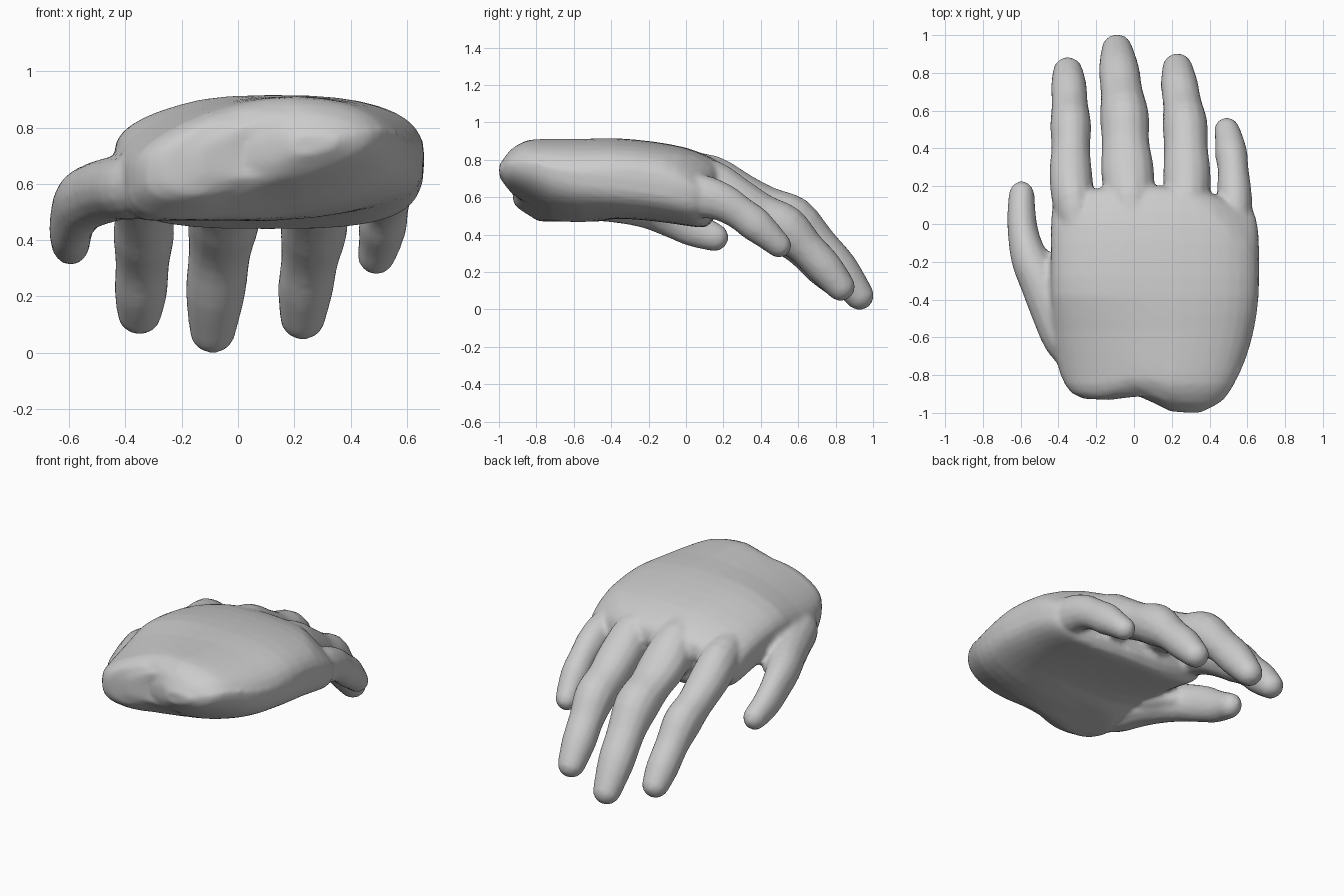
import bpy, bmesh, math
from mathutils import Vector


def spline(rows, steps):
    """Catmull-Rom interpolation of equal-length tuples."""
    out = []
    for i in range(len(rows) - 1):
        p = [rows[max(0, min(len(rows) - 1, i + k))] for k in (-1, 0, 1, 2)]
        for s in range(steps):
            t = s / steps
            out.append([0.5 * (2 * b + (c - a) * t + (2 * a - 5 * b + 4 * c - d) * t ** 2
                               + (3 * b - a - 3 * c + d) * t ** 3)
                        for a, b, c, d in zip(*p)])
    out.append(list(rows[-1]))
    return out


def clamp(v):
    return max(0.0, min(1.0, v))


def loft(name, rings):
    bm = bmesh.new()
    loops = [[bm.verts.new(co) for co in ring] for ring in rings]
    n = len(rings[0])
    for a, b in zip(loops, loops[1:]):
        for i in range(n):
            j = (i + 1) % n
            bm.faces.new((a[i], a[j], b[j], b[i]))
    bm.faces.new(loops[0][::-1])
    bm.faces.new(loops[-1])
    bmesh.ops.recalc_face_normals(bm, faces=bm.faces[:])
    me = bpy.data.meshes.new(name)
    bm.to_mesh(me)
    bm.free()
    ob = bpy.data.objects.new(name, me)
    bpy.context.collection.objects.link(ob)
    return ob


def digit(name, rows, sides=14):
    """Tube through (x, y, z, half width, half depth) with a domed tip."""
    path = spline(rows, 3)
    pts = [Vector(r[:3]) for r in path]
    rad = [(r[3] * 1.05, r[4] * 1.04) for r in path]
    tip, (w, d) = (pts[-1] - pts[-2]).normalized(), rad[-1]
    end = pts[-1].copy()
    for a in (25, 50, 70, 84):
        a = math.radians(a)
        pts.append(end + tip * d * math.sin(a))
        rad.append((w * math.cos(a), d * math.cos(a)))
    rings = []
    for i, (p, (w, d)) in enumerate(zip(pts, rad)):
        t = (pts[min(i + 1, len(pts) - 1)] - pts[max(i - 1, 0)]).normalized()
        side = t.cross(Vector((0, 0, 1))).normalized()
        up = side.cross(t)
        rings.append([p + side * w * math.cos(2 * math.pi * k / sides)
                      + up * d * math.sin(2 * math.pi * k / sides) for k in range(sides)])
    return loft(name, rings)


# Palm: sections of (y, left, right, bottom, top)
sections = [
    (-1.0, 0.19, 0.35, 0.69, 0.77), (-0.96, 0.02, 0.43, 0.635, 0.83),
    (-0.925, -0.27, 0.48, 0.60, 0.87), (-0.85, -0.365, 0.53, 0.555, 0.908),
    (-0.72, -0.41, 0.59, 0.485, 0.914), (-0.56, -0.43, 0.635, 0.467, 0.914),
    (-0.38, -0.44, 0.66, 0.485, 0.916), (-0.18, -0.44, 0.662, 0.475, 0.898),
    (0.0, -0.44, 0.66, 0.455, 0.865), (0.13, -0.435, 0.645, 0.44, 0.815),
    (0.19, -0.42, 0.62, 0.445, 0.77), (0.22, -0.36, 0.56, 0.49, 0.70)]
rings = []
for y, x0, x1, z0, z1 in spline(sections, 2):
    ring = []
    for k in range(36):
        a = 2 * math.pi * k / 36
        c, s = math.cos(a), math.sin(a)
        e = 2 / (2.6 if s > 0 else 3.0)
        x = (x0 + x1) / 2 + (x1 - x0) / 2 * math.copysign(abs(c) ** e, c)
        z = (z0 + z1) / 2 + (z1 - z0) / 2 * math.copysign(abs(s) ** e, s)
        if s > 0:
            z -= 0.10 * max(0, -x - 0.1) * s
            # hollow corner behind the little finger
            z -= 0.08 * s * max(0, (x - 0.35) / 0.2 + (y - 0.17) / 0.2)
        # knuckle end is slanted and rounded in plan; wrist has a notch
        f = clamp((y + 0.3) / 0.5)
        yy = y - f * (0.22 * (x - 0.03) ** 2 + 0.25 * max(0, 0.75 - z))
        yy += clamp((-0.72 - y) / 0.2) * 0.05 * math.exp(-((x - 0.02) / 0.13) ** 2)
        # wrist rolls down towards the thumb
        roll = clamp((-0.35 - y) / 0.45) * 0.18 * (x - 0.15)
        if s <= 0 or x < 0.15:
            z = max(z + roll, min(z, 0.47))
        ring.append((x, yy, z))
    rings.append(ring)
parts = [loft("hand", rings)]

# Fingers, from inside the palm to the tip
parts.append(digit("index_finger", [
    (-0.29, -0.05, 0.70, 0.09, 0.10), (-0.32, 0.12, 0.65, 0.108, 0.13),
    (-0.335, 0.27, 0.575, 0.108, 0.112), (-0.335, 0.40, 0.49, 0.098, 0.106),
    (-0.335, 0.52, 0.42, 0.104, 0.118), (-0.34, 0.63, 0.32, 0.092, 0.095),
    (-0.345, 0.73, 0.22, 0.09, 0.093), (-0.35, 0.805, 0.142, 0.077, 0.076)]))
parts.append(digit("middle_finger", [
    (0.0, -0.05, 0.73, 0.10, 0.11), (-0.02, 0.12, 0.69, 0.125, 0.135),
    (-0.035, 0.29, 0.61, 0.134, 0.118), (-0.045, 0.43, 0.545, 0.12, 0.110),
    (-0.05, 0.57, 0.475, 0.124, 0.128), (-0.065, 0.70, 0.355, 0.106, 0.10),
    (-0.08, 0.82, 0.215, 0.102, 0.099), (-0.09, 0.925, 0.077, 0.079, 0.077)]))
parts.append(digit("ring_finger", [
    (0.28, -0.05, 0.72, 0.09, 0.10), (0.28, 0.12, 0.67, 0.115, 0.13),
    (0.28, 0.27, 0.59, 0.12, 0.115), (0.275, 0.40, 0.51, 0.111, 0.108),
    (0.27, 0.53, 0.435, 0.114, 0.12), (0.255, 0.64, 0.33, 0.098, 0.096),
    (0.24, 0.74, 0.225, 0.094, 0.093), (0.23, 0.825, 0.124, 0.078, 0.076)]))
parts.append(digit("little_finger", [
    (0.54, -0.08, 0.64, 0.07, 0.09), (0.535, 0.07, 0.61, 0.088, 0.11),
    (0.53, 0.19, 0.575, 0.086, 0.10), (0.525, 0.29, 0.515, 0.078, 0.088),
    (0.515, 0.37, 0.455, 0.082, 0.09), (0.505, 0.44, 0.395, 0.073, 0.076),
    (0.492, 0.495, 0.345, 0.065, 0.066)]))

# Thumb, with its fleshy base along the side of the palm
parts.append(digit("thumb", [
    (-0.28, -0.76, 0.62, 0.07, 0.08), (-0.36, -0.62, 0.59, 0.11, 0.11),
    (-0.42, -0.46, 0.585, 0.12, 0.11), (-0.485, -0.32, 0.57, 0.11, 0.11),
    (-0.55, -0.19, 0.54, 0.095, 0.108), (-0.583, -0.07, 0.49, 0.08, 0.105),
    (-0.595, 0.04, 0.43, 0.073, 0.092), (-0.595, 0.15, 0.387, 0.066, 0.074)]))

# Web of skin between thumb and palm
parts.append(digit("thumb_web", [
    (-0.33, -0.50, 0.64, 0.07, 0.09), (-0.40, -0.36, 0.60, 0.09, 0.10),
    (-0.44, -0.25, 0.57, 0.08, 0.08), (-0.46, -0.20, 0.55, 0.05, 0.06)]))

# Fuse all parts into one skin
bpy.ops.object.select_all(action='DESELECT')
for ob in parts:
    ob.select_set(True)
hand = parts[0]
bpy.context.view_layer.objects.active = hand
bpy.ops.object.join()
remesh = hand.modifiers.new("fuse", 'REMESH')
remesh.mode = 'VOXEL'
remesh.voxel_size = 0.016
remesh.use_smooth_shade = True
soft = hand.modifiers.new("soften", 'SMOOTH')
soft.factor = 0.5
soft.iterations = 3
